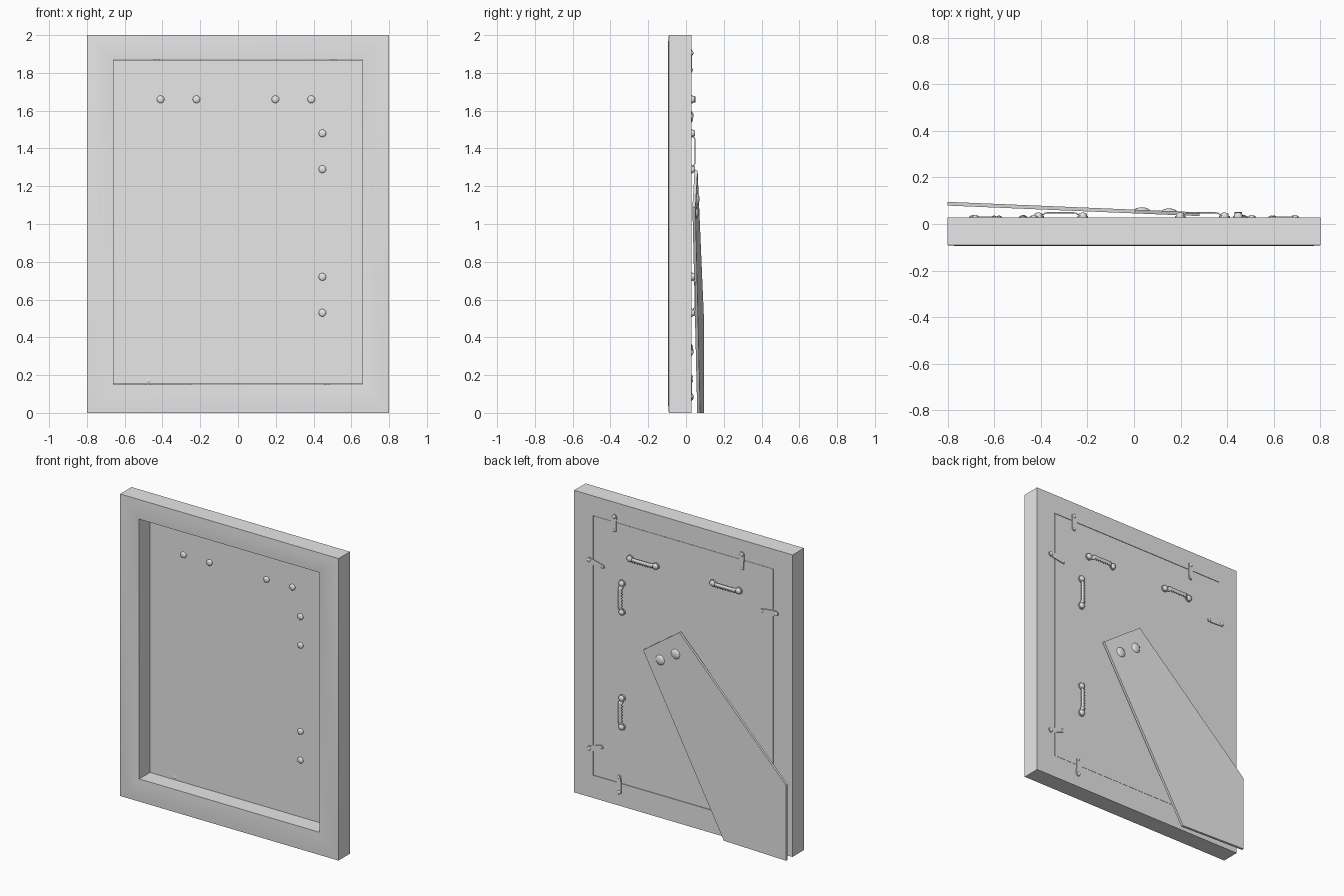
import bpy, bmesh, math
from mathutils import Vector, Matrix

if "Cube" in bpy.data.objects:
    bpy.data.objects.remove(bpy.data.objects["Cube"], do_unlink=True)

grey = bpy.data.materials.new("plain_grey")
grey.use_nodes = True
grey.diffuse_color = (0.8, 0.8, 0.8, 1)
grey.node_tree.nodes["Principled BSDF"].inputs["Base Color"].default_value = (0.8, 0.8, 0.8, 1)

BACK = 0.028  # y of the frame's rear face


def finish(bm, name, loc=(0, 0, 0), turn=0.0):
    bmesh.ops.recalc_face_normals(bm, faces=bm.faces)
    mesh = bpy.data.meshes.new(name)
    bm.to_mesh(mesh)
    bm.free()
    mesh.materials.append(grey)
    ob = bpy.data.objects.new(name, mesh)
    bpy.context.collection.objects.link(ob)
    ob.matrix_world = Matrix.Translation(loc) @ Matrix.Rotation(turn, 4, 'Y')
    bpy.ops.object.select_all(action='DESELECT')
    bpy.context.view_layer.objects.active = ob
    ob.select_set(True)
    bpy.ops.object.shade_smooth_by_angle(angle=math.radians(35))
    return ob


def prism(name, outline, y_in, y_out, **place):
    """Plate with an x-z outline; y_in and y_out are functions of x."""
    bm = bmesh.new()
    rear = [bm.verts.new((x, y_in(x), z)) for x, z in outline]
    front = [bm.verts.new((x, y_out(x), z)) for x, z in outline]
    bm.faces.new(rear)
    bm.faces.new(front)
    for i in range(len(outline)):
        j = (i + 1) % len(outline)
        bm.faces.new((rear[i], rear[j], front[j], front[i]))
    return finish(bm, name, **place)


def lathe(name, profile, x, z, steps=16):
    """Turn (radius, y) points round the y axis."""
    bm = bmesh.new()
    vs = [bm.verts.new((r, y, 0)) for r, y in profile]
    es = [bm.edges.new(p) for p in zip(vs, vs[1:])]
    bmesh.ops.spin(bm, geom=vs + es, axis=(0, 1, 0), cent=(0, 0, 0),
                   angle=math.tau, steps=steps)
    bmesh.ops.remove_doubles(bm, verts=bm.verts, dist=0.0002)
    return finish(bm, name, loc=(x, 0, z))


def dome(r, base, height, n=4):
    """Quarter-round profile from the rim at y = base to the tip."""
    return [(r * math.cos(a), base + height * math.sin(a))
            for a in (math.pi / 2 * i / n for i in range(n + 1))]


# Frame: a slightly crowned section swept round mitred corners
section = [(0, BACK), (0, -0.091), (0.25, -0.094), (0.5, -0.095),
           (0.75, -0.094), (1, -0.091), (1, BACK)]
corners = [(-1, -1), (1, -1), (1, 1), (-1, 1)]
bm = bmesh.new()
rings = []
for t, y in section:
    half_x, half_z, mid = 0.8 - 0.14 * t, 1 - 0.14 * t, 1 + 0.01 * t
    rings.append([bm.verts.new((sx * half_x, y, mid + sz * half_z)) for sx, sz in corners])
for a, b in zip(rings, rings[1:] + rings[:1]):
    for i in range(4):
        j = (i + 1) % 4
        bm.faces.new((a[i], a[j], b[j], b[i]))
finish(bm, "frame")

# Backing board, almost flush with the rear of the frame
board = [(sx * 0.658, 1.01 + sz * 0.858) for sx, sz in corners]
prism("backing_board", board, lambda x: 0.018, lambda x: BACK - 0.001)


# Turn tabs: rounded strip pivoting on the frame, tip over the board
def turn_tab(name, pivot, tip):
    p, q = Vector(pivot), Vector(tip)
    heading = math.atan2(q.y - p.y, q.x - p.x)
    outline = []
    for centre, start, r in ((q, heading - math.pi / 2, 0.014),
                             (p, heading + math.pi / 2, 0.018)):
        for i in range(9):
            a = start + math.pi * i / 8
            outline.append((centre.x + r * math.cos(a), centre.y + r * math.sin(a)))
    prism(name, outline, lambda x: BACK - 0.002, lambda x: BACK + 0.005)
    lathe(name + "_rivet", dome(0.013, BACK + 0.004, 0.007), *pivot)
    lathe(name + "_tip_stud", dome(0.009, BACK + 0.004, 0.004), *tip)


tabs = {
    "top_left_tab": ((0.505, 1.905), (0.505, 1.815)),
    "top_right_tab": ((-0.43, 1.905), (-0.43, 1.815)),
    "upper_left_tab": ((0.69, 1.57), (0.59, 1.55)),
    "upper_right_tab": ((-0.68, 1.58), (-0.58, 1.572)),
    "lower_left_tab": ((0.69, 0.32), (0.60, 0.352)),
    "lower_right_tab": ((-0.69, 0.33), (-0.60, 0.34)),
    "bottom_left_tab": ((0.47, 0.09), (0.47, 0.19)),
    "bottom_right_tab": ((-0.475, 0.08), (-0.475, 0.17)),
}
for name, ends in tabs.items():
    turn_tab(name, *ends)
lathe("tab_point", dome(0.014, 0.02, -0.004), -0.475, 0.17)


# Sawtooth hangers: raised toothed strip held by two nails
def hanger(name, x, z, turn):
    teeth, reach, half = 7, 0.095, 0.066

    def face(s):
        rise = min(1, max(0, (0.085 - abs(s)) / 0.02))
        return BACK + 0.004 + 0.016 * rise

    top = [(s, 0.016) for s in (reach, 0.085, half, -half, -0.085, -reach)]
    low = [(-reach, -0.014), (-0.085, -0.014), (-half, -0.014)]
    for i in range(teeth):
        s = -half + 2 * half * (i + 0.5) / teeth
        low += [(s, -0.004), (s + half / teeth, -0.016)]
    low += [(0.085, -0.014), (reach, -0.014)]
    # split into a strip of quads so that the bends stay crisp
    bm = bmesh.new()
    bottom = [bm.verts.new((s, face(s), h)) for s, h in low]
    upper = [bm.verts.new((s, face(s), top[0][1])) for s, h in low]
    for i in range(len(low) - 1):
        bm.faces.new((bottom[i], bottom[i + 1], upper[i + 1], upper[i]))
    ob = finish(bm, name, loc=(x, 0, z), turn=turn)
    thick = ob.modifiers.new("thickness", 'SOLIDIFY')
    thick.thickness, thick.offset = 0.005, 0
    for s in (-reach, reach):
        px, pz = x + s * math.cos(turn), z - s * math.sin(turn)
        lathe(name + "_eyelet", [(0, BACK - 0.002), (0.023, BACK - 0.002),
                                 (0.023, BACK + 0.007), (0, BACK + 0.007)], px, pz)
        head = dome(0.018, 0.041, 0.008)
        lathe(name + "_nail", list(reversed(dome(0.02, 0.012, -0.008))) + head, px, pz)


hanger("top_left_hanger", 0.293, 1.66, 0)
hanger("top_right_hanger", -0.315, 1.66, 0)
hanger("upper_side_hanger", 0.447, 1.385, math.pi / 2)
hanger("lower_side_hanger", 0.447, 0.625, math.pi / 2)


# Easel leg: tapered board leaning out towards the lower corner
def leg_face(x):
    return 0.05 + 0.045 * (0.28 - x) / 1.08


leg = [(0.28, 1.09), (0.005, 1.284), (-0.8, 0.5), (-0.8, 0), (-0.33, 0)]
prism("easel_leg", leg, lambda x: leg_face(x) - 0.016, leg_face)
for x, z in ((0.15, 1.06), (0.034, 1.132)):
    lathe("leg_rivet", dome(0.034, leg_face(x) - 0.003, 0.014), x, z)
